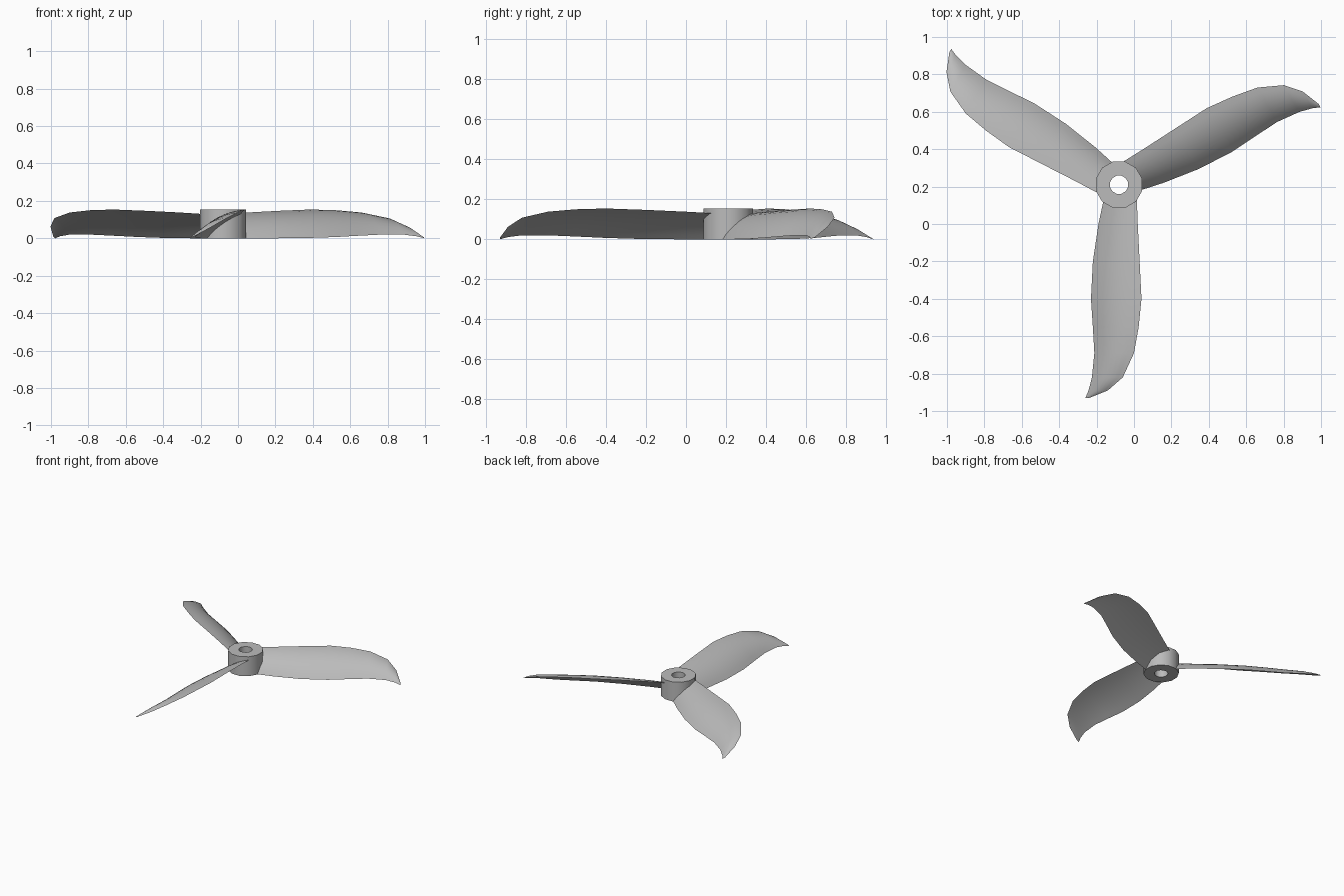
import bpy, bmesh, math
from mathutils import Vector, Matrix

if "Cube" in bpy.data.objects:
    bpy.data.objects.remove(bpy.data.objects["Cube"], do_unlink=True)

HUB = Vector((-0.08, 0.21, 0))
HEIGHT = 0.155

grey = bpy.data.materials.new("light_grey_plastic")
grey.use_nodes = True
colour = (0.5, 0.5, 0.5, 1)
grey.diffuse_color = colour
grey.node_tree.nodes["Principled BSDF"].inputs["Base Color"].default_value = colour


def finish(bm, name):
    bmesh.ops.recalc_face_normals(bm, faces=bm.faces)
    mesh = bpy.data.meshes.new(name)
    bm.to_mesh(mesh)
    bm.free()
    mesh.materials.append(grey)
    obj = bpy.data.objects.new(name, mesh)
    bpy.context.collection.objects.link(obj)
    bpy.ops.object.select_all(action="DESELECT")
    obj.select_set(True)
    bpy.context.view_layer.objects.active = obj
    bpy.ops.object.shade_smooth_by_angle(angle=math.radians(40))
    return obj


def skin(bm, loops, closed):
    """Join consecutive rings of vertices with quads."""
    pairs = list(zip(loops, loops[1:])) + ([(loops[-1], loops[0])] if closed else [])
    for a, b in pairs:
        n = len(a)
        for i in range(n):
            j = (i + 1) % n
            bm.faces.new((a[i], a[j], b[j], b[i]))


# Hub: a square tube section turned around the shaft hole
def make_hub(sides=12):
    bm = bmesh.new()
    section = [(0.05, 0), (0.128, 0), (0.128, HEIGHT), (0.05, HEIGHT)]
    loops = []
    for k in range(sides):
        a = math.tau * (k + 0.5) / sides
        loops.append([bm.verts.new(HUB + Vector((r * math.cos(a), r * math.sin(a), z)))
                      for r, z in section])
    skin(bm, loops, True)
    finish(bm, "hub")


# Blade stations: radius, trailing offset, trailing z, leading offset, leading z
STATIONS = [
    (0.07, -0.080, 0.000, 0.095, 0.130),
    (0.21, -0.110, 0.000, 0.100, 0.138),
    (0.41, -0.140, 0.001, 0.110, 0.147),
    (0.61, -0.150, 0.007, 0.120, 0.154),
    (0.76, -0.140, 0.014, 0.105, 0.150),
    (0.90, -0.132, 0.020, 0.080, 0.138),
    (1.03, -0.145, 0.020, 0.020, 0.108),
    (1.10, -0.163, 0.011, -0.060, 0.062),
    (1.14, -0.180, 0.000, -0.160, 0.008),
]


def make_blade(name, angle, steps=8):
    bm = bmesh.new()
    turn = Matrix.Rotation(angle, 3, "Z")
    loops = []
    for r, u0, z0, u1, z1 in STATIONS:
        low, high = Vector((u0, -r, z0)), Vector((u1, -r, z1))
        chord = high - low
        normal = Vector((-chord.z, 0, chord.x))

        # arched aerofoil: upper skin bulges more than the hollow lower skin
        def point(t, bulge):
            p = low + chord * t + normal * (bulge * 4 * t * (1 - t))
            return bm.verts.new(HUB + turn @ p)

        upper = [point(i / steps, 0.11) for i in range(steps + 1)]
        lower = [point(i / steps, 0.05) for i in range(steps - 1, 0, -1)]
        loops.append(upper + lower)
    skin(bm, loops, False)
    bm.faces.new(loops[0])
    bm.faces.new(loops[-1])
    finish(bm, name)


make_hub()
for i, name in enumerate(("front_blade", "left_blade", "right_blade")):
    make_blade(name, math.tau * i / 3)
